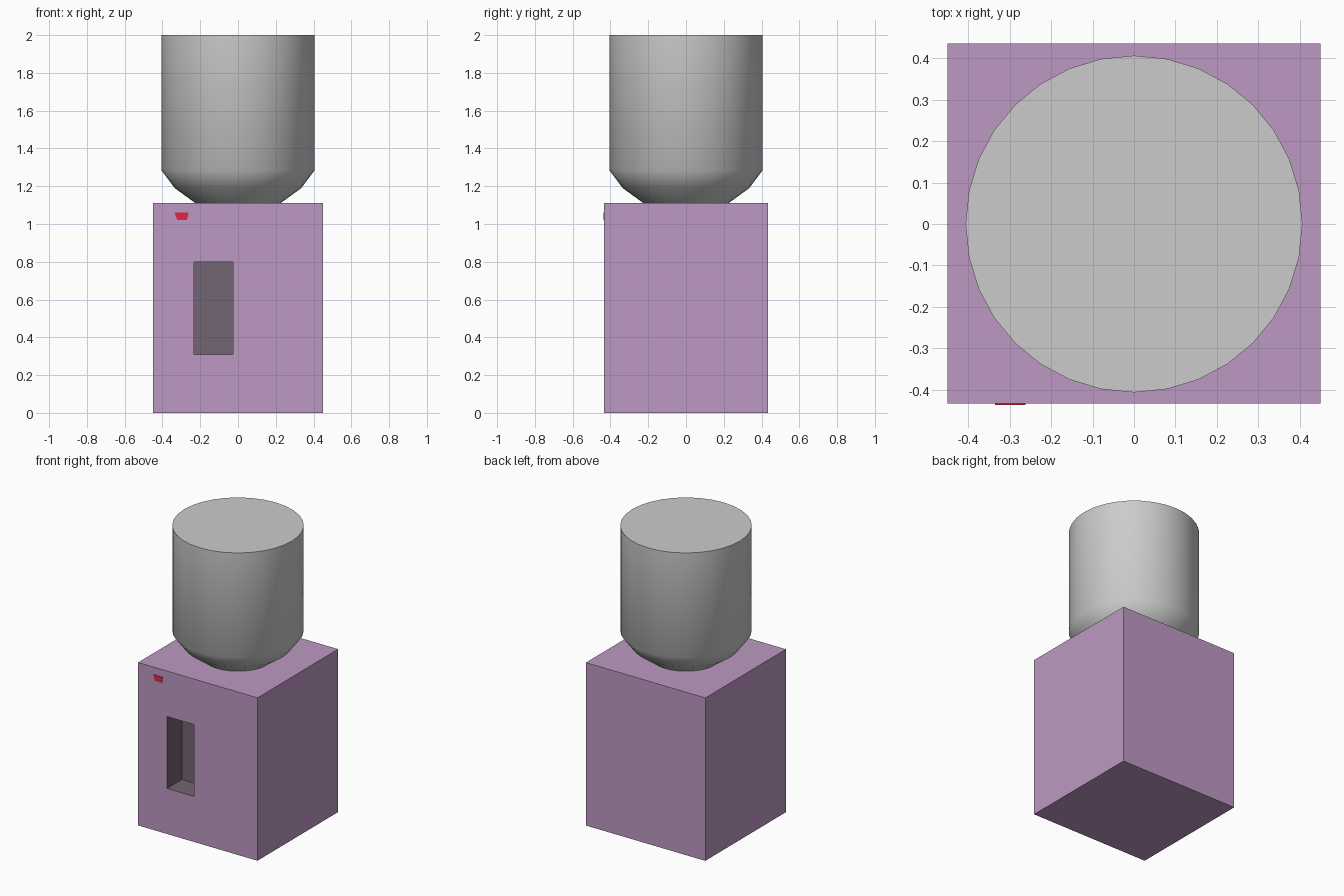
import bpy, bmesh, math

if "Cube" in bpy.data.objects:
    bpy.data.objects.remove(bpy.data.objects["Cube"])


def material(name, rgb):
    m = bpy.data.materials.new(name)
    m.diffuse_color = (*rgb, 1)
    m.use_nodes = True
    m.node_tree.nodes["Principled BSDF"].inputs["Base Color"].default_value = m.diffuse_color
    return m


def add_object(name, bm, mat=None):
    bmesh.ops.recalc_face_normals(bm, faces=bm.faces)
    me = bpy.data.meshes.new(name)
    bm.to_mesh(me)
    bm.free()
    ob = bpy.data.objects.new(name, me)
    bpy.context.collection.objects.link(ob)
    if mat:
        me.materials.append(mat)
    return ob


def prism(name, outline, y0, y1, mat):
    """Extrude an x-z outline from y0 to y1."""
    bm = bmesh.new()
    face = bm.faces.new([bm.verts.new((x, y0, z)) for x, z in outline])
    ext = bmesh.ops.extrude_face_region(bm, geom=[face])["geom"]
    for v in ext:
        if isinstance(v, bmesh.types.BMVert):
            v.co.y = y1
    return add_object(name, bm, mat)


def rect(x0, x1, z0, z1):
    return [(x0, z0), (x1, z0), (x1, z1), (x0, z1)]


purple = material("purple", (0.51, 0.32, 0.54))
dark = material("dark_recess", (0.17, 0.13, 0.17))
red = material("red", (0.75, 0.02, 0.06))
FRONT = -0.433

# Cabinet with a dark dispensing recess
cabinet = prism("cabinet", rect(-0.45, 0.45, 0, 1.11), FRONT, 0.435, purple)
cutter = prism("recess_cutter", rect(-0.232, -0.027, 0.31, 0.80), FRONT - 0.1, FRONT + 0.16, dark)
cutter.hide_render = True
cut = cabinet.modifiers.new("recess", 'BOOLEAN')
cut.operation, cut.solver, cut.object = 'DIFFERENCE', 'EXACT', cutter
cut.material_mode = 'TRANSFER'
bpy.context.view_layer.objects.active = cabinet
bpy.ops.object.modifier_apply(modifier=cut.name)
bpy.data.objects.remove(cutter)

# Red tapered indicator, almost flush with the front
prism("indicator", [(-0.322, 1.02), (-0.27, 1.02), (-0.262, 1.06), (-0.335, 1.06)],
      FRONT - 0.003, FRONT + 0.01, red)

# Water bottle: revolved profile with a tapered shoulder
SIDES = 32
bm = bmesh.new()
rings = [[bm.verts.new((r * math.cos(2 * math.pi * i / SIDES), r * math.sin(2 * math.pi * i / SIDES), z))
          for i in range(SIDES)]
         for r, z in [(0.225, 1.11), (0.335, 1.19), (0.406, 1.285), (0.406, 2.0)]]
for a, b in zip(rings, rings[1:]):
    for i in range(SIDES):
        j = (i + 1) % SIDES
        bm.faces.new((a[i], a[j], b[j], b[i])).smooth = True
bm.faces.new(rings[0])
bm.faces.new(rings[-1])
add_object("water_bottle", bm)
